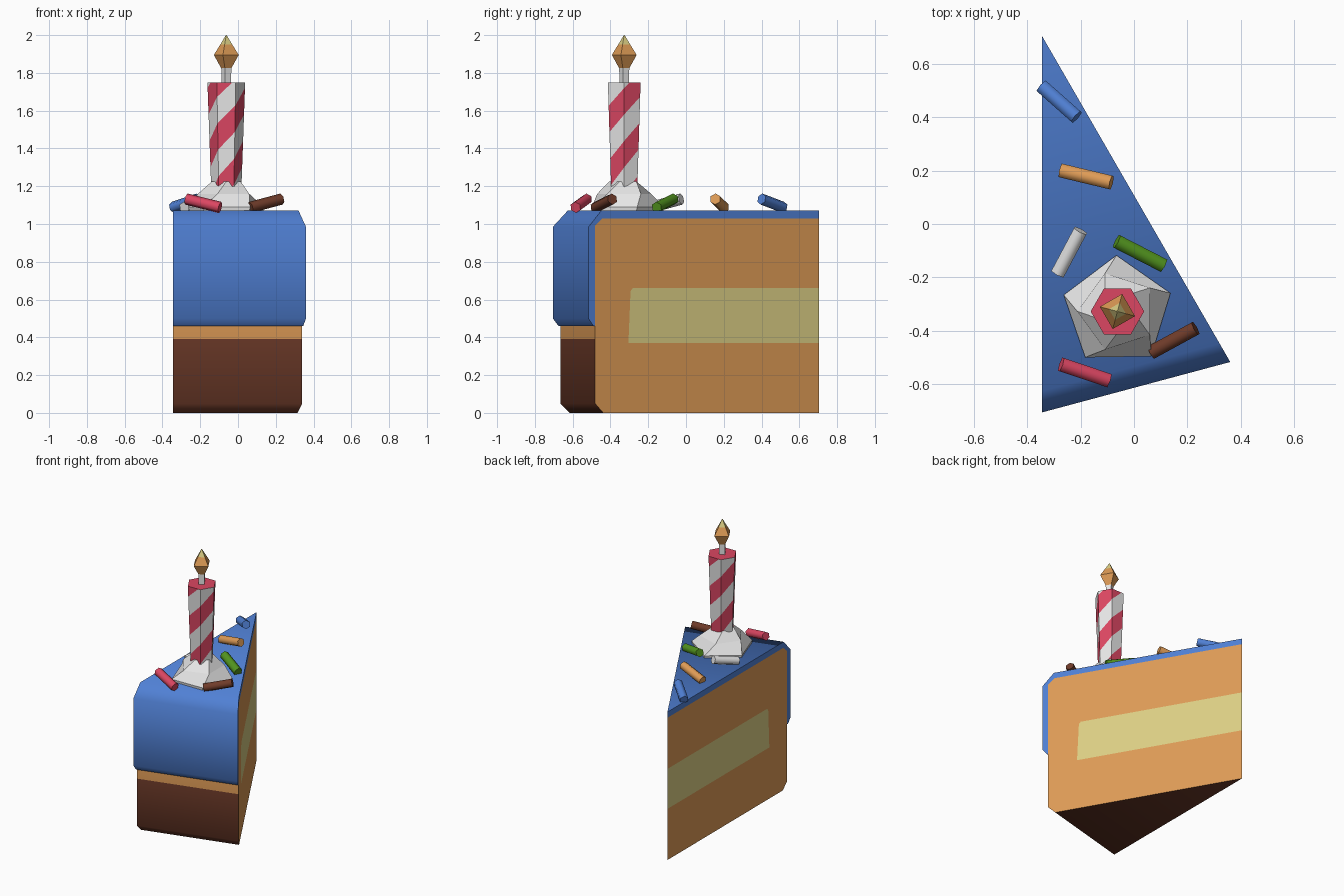
import bpy, bmesh, math
from mathutils import Vector, Matrix

if "Cube" in bpy.data.objects:
    bpy.data.objects.remove(bpy.data.objects["Cube"])


def lin(c):
    c /= 255
    return c / 12.92 if c <= 0.04045 else ((c + 0.055) / 1.055) ** 2.4


def material(name, r, g, b):
    m = bpy.data.materials.new(name)
    m.diffuse_color = (lin(r), lin(g), lin(b), 1)
    m.use_nodes = True
    m.node_tree.nodes["Principled BSDF"].inputs["Base Color"].default_value = m.diffuse_color
    return m


SPONGE = material("sponge_orange", 222, 155, 86)
CRUST = material("chocolate_brown", 112, 60, 42)
CREAM = material("cream_yellow", 220, 207, 133)
BLUE = material("icing_blue", 80, 128, 212)
WHITE = material("white", 230, 230, 230)
RED = material("stripe_red", 219, 70, 98)
GREEN = material("sprinkle_green", 83, 149, 31)


def finish(name, bm, mats, smooth=None, recalc=True):
    if recalc:
        bmesh.ops.recalc_face_normals(bm, faces=bm.faces)
    me = bpy.data.meshes.new(name)
    bm.to_mesh(me)
    bm.free()
    for m in mats:
        me.materials.append(m)
    ob = bpy.data.objects.new(name, me)
    bpy.context.collection.objects.link(ob)
    if smooth:
        bpy.ops.object.select_all(action='DESELECT')
        ob.select_set(True)
        bpy.context.view_layer.objects.active = ob
        bpy.ops.object.shade_smooth_by_angle(angle=math.radians(smooth))
    return ob


TIP = Vector((-0.345, 0.705, 0))


def wedge(name, profile, walls, caps, mats):
    """Sweep an (r, z) profile through 30 degrees about the slice tip."""
    bm = bmesh.new()
    sides = [[], []]
    for r, z in profile:
        for k in (0, 1):
            a = math.radians(30 * k)
            if k and r == 0:
                v = sides[0][-1]
            else:
                v = bm.verts.new(TIP + Vector((r * math.sin(a), -r * math.cos(a), z)))
            sides[k].append(v)
    n = len(profile)
    for i, m in walls:
        j = (i + 1) % n
        quad = [sides[0][i], sides[0][j], sides[1][j], sides[1][i]]
        bm.faces.new(list(dict.fromkeys(quad))).material_index = m
    for idx, m in caps:
        for s in sides:
            bm.faces.new([s[i] for i in idx]).material_index = m
    return finish(name, bm, mats, 50)


# Cake body: brown crust below, sponge above, cream band on both cut sides
body = [(0, 0), (1.32, 0), (1.37, .05), (1.37, .39), (1.37, .99), (1.325, 1.03), (0, 1.03),
        (0, .66), (1.14, .66), (1.153, .645), (1.166, .37), (0, .37)]
wedge("cake_body", body, [(0, 1), (1, 1), (2, 1), (3, 0), (4, 0), (5, 0)],
      [(range(12), 0), (range(7, 12), 2)], [SPONGE, CRUST, CREAM])

# Icing shell over the top and outer wall
icing = [(0, 1.072), (1.33, 1.072), (1.41, .985), (1.41, .5), (1.38, .46), (1.37, .46),
         (1.37, .99), (1.325, 1.03), (0, 1.03)]
wedge("icing", icing, [(i, 0) for i in range(8)], [(range(9), 0)], [BLUE])

CX, CY = -0.062, -0.327


def loft(name, n, rings, mats, rule=lambda z: 0):
    """Stack of n-sided rings (z, radius, turn in degrees), capped at both ends."""
    bm = bmesh.new()
    loops = []
    for z, r, turn in rings:
        loops.append([bm.verts.new((CX + r * math.cos(math.radians(turn) + math.tau * i / n),
                                    CY + r * math.sin(math.radians(turn) + math.tau * i / n), z))
                      for i in range(n)])
    for a, b in zip(loops, loops[1:]):
        for i in range(n):
            j = (i + 1) % n
            f = bm.faces.new([a[i], a[j], b[j], b[i]])
            f.material_index = rule(f.calc_center_median().z)
    bm.faces.new(loops[0])
    bm.faces.new(loops[-1]).material_index = rule(rings[-1][0])
    return finish(name, bm, mats)


# Cream dollop, wick and flame
loft("cream_dollop", 5, [(1.06, .205, 90), (1.09, .21, 91), (1.16, .15, 108), (1.225, .08, 126)], [WHITE])
loft("wick", 4, [(1.74, .026, 75), (1.84, .028, 75)], [WHITE])
loft("flame", 4, [(1.825, .028, 75), (1.895, .068, 75), (1.95, .033, 75), (2.0, .002, 75)],
     [SPONGE, CREAM], lambda z: 1 if z > 1.95 else 0)

# Striped candle: six sides, each cut along a two-strand spiral
Z0, Z1, R0, R1, PERIOD = 1.19, 1.75, .08, .1, .28
RISE = 2 * PERIOD / 6                       # spiral rise per side
START = 1.51 - 1.5 * RISE                   # red centre at the 180 degree corner


def corner(i, z):
    r = R0 + (R1 - R0) * (z - Z0) / (Z1 - Z0)
    a = math.pi + math.tau * i / 6
    return Vector((CX + r * math.cos(a), CY + r * math.sin(a), z))


bm = bmesh.new()
for i in range(6):
    f = bm.faces.new([bm.verts.new(p) for p in
                      (corner(i, Z0), corner(i + 1, Z0), corner(i + 1, Z1), corner(i, Z1))])
    f.normal_update()
    nrm = f.normal.copy()
    geom = list(f.verts) + list(f.edges) + [f]
    for k in range(-12, 12):
        z = START + i * RISE + PERIOD * (k / 2 + .25)
        if z + RISE <= Z0 or z >= Z1:
            continue
        p, q = corner(i, z), corner(i + 1, z + RISE)
        geom = bmesh.ops.bisect_plane(bm, geom=geom, dist=1e-5, plane_co=p,
                                      plane_no=(q - p).cross(nrm).normalized())['geom']
    for g in geom:
        if isinstance(g, bmesh.types.BMFace):
            c = g.calc_center_median()
            a, b = corner(i, c.z), corner(i + 1, c.z)
            u = (c - a).dot(b - a) / (b - a).length_squared
            phase = (c.z - START - (i + u) * RISE) / PERIOD + .25
            g.material_index = 0 if phase % 1 < .5 else 1
bm.faces.new([bm.verts.new(corner(i, Z1)) for i in range(6)])
finish("candle", bm, [RED, WHITE], recalc=False)

# Sprinkles: (name, low end, high end, material)
for name, lo, hi, mat in [
        ("blue", (-.345, .515), (-.215, .4), BLUE),
        ("orange", (-.273, .2), (-.085, .155), SPONGE),
        ("white", (-.285, -.185), (-.2, -.025), WHITE),
        ("green", (.11, -.155), (-.065, -.065), GREEN),
        ("brown", (.065, -.48), (.23, -.39), CRUST),
        ("red", (-.095, -.585), (-.273, -.525), RED)]:
    a, b = Vector((*lo, 1.088)), Vector((*hi, 1.132))
    bm = bmesh.new()
    rot = (b - a).to_track_quat('Z', 'Y').to_matrix().to_4x4()
    bmesh.ops.create_cone(bm, cap_ends=True, segments=6, radius1=.03, radius2=.03,
                          depth=(b - a).length, matrix=Matrix.Translation((a + b) / 2) @ rot)
    finish(name + "_sprinkle", bm, [mat], 65)
